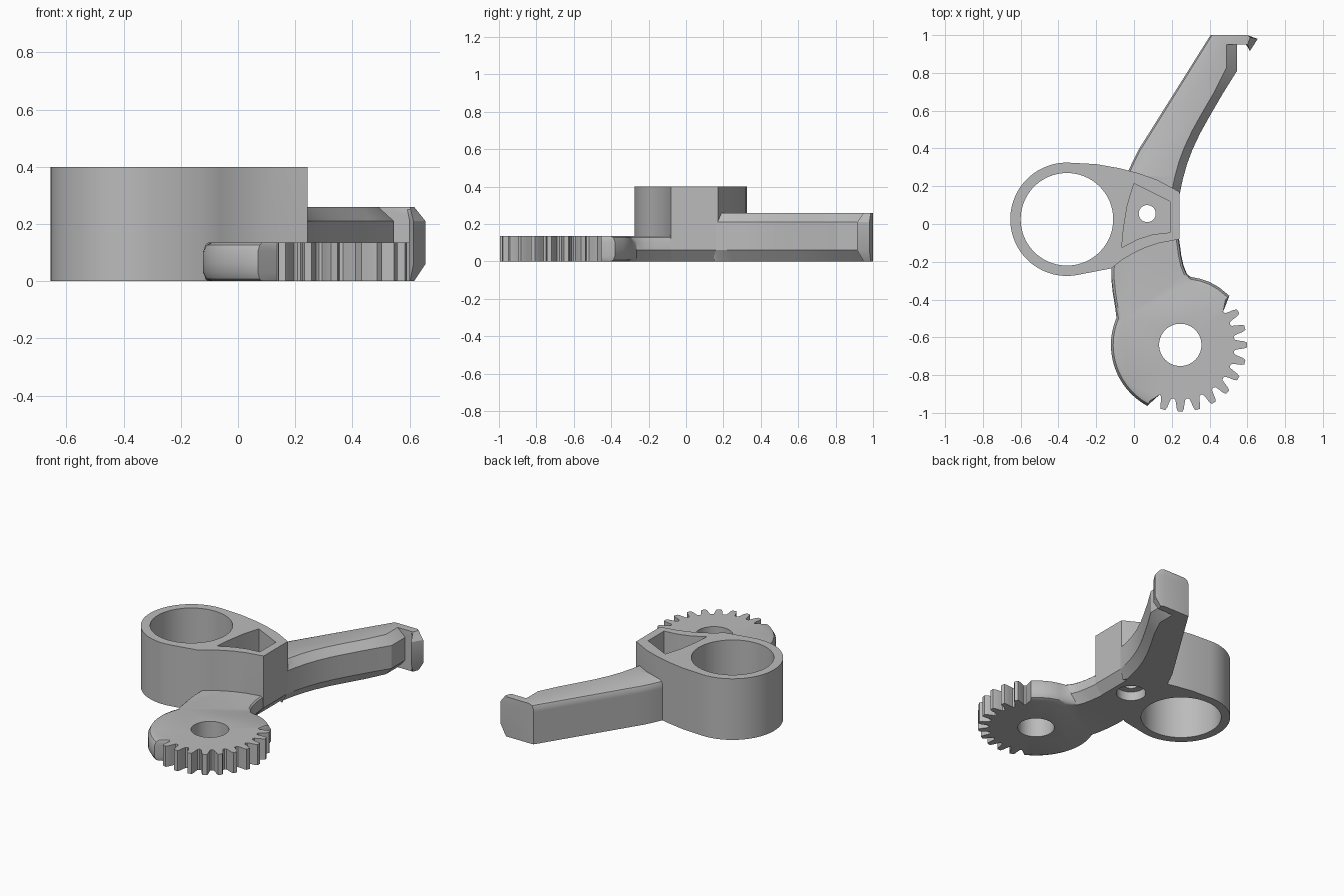
import bpy, bmesh
from math import cos, sin, radians
from mathutils import Vector

cube = bpy.data.objects.get("Cube")
if cube:
    bpy.data.objects.remove(cube, do_unlink=True)

grey = bpy.data.materials.new("plain_grey")
grey.use_nodes = True
grey.diffuse_color = (0.5, 0.5, 0.5, 1)
grey.node_tree.nodes["Principled BSDF"].inputs["Base Color"].default_value = (0.5, 0.5, 0.5, 1)

GEAR = Vector((0.245, -0.64))
RING = Vector((-0.355, 0.025))
SCREW = Vector((0.07, 0.055))


# Outline helpers: each point carries its inward offset and its edge style
def edge(points, style="sharp", offset=(0, 0)):
    return [(Vector(p), Vector(offset), style) for p in points]


def toward(points, centre, size=0.03):
    return [(Vector(p), (centre - Vector(p)).normalized() * size, "fillet") for p in points]


def polar(centre, radius, angle):
    a = radians(angle)
    return centre + radius * Vector((cos(a), sin(a)))


def arc(centre, radius, start, end, steps):
    return [polar(centre, radius, start + (end - start) * i / steps) for i in range(steps + 1)]


def loft(name, outline, layers):
    """Stack copies of an outline; each layer is (z, fillet amount, chamfer amount)."""
    bm = bmesh.new()
    rings = []
    for z, fillet, chamfer in layers:
        amount = {"sharp": 0, "fillet": fillet, "chamfer": chamfer}
        rings.append([bm.verts.new((*(p + o * amount[s]), z)) for p, o, s in outline])
    n = len(outline)
    for low, high in zip(rings, rings[1:]):
        for i in range(n):
            j = (i + 1) % n
            bm.faces.new((low[i], low[j], high[j], high[i]))
    bm.faces.new(rings[0])
    bm.faces.new(rings[-1])
    bmesh.ops.recalc_face_normals(bm, faces=bm.faces)
    mesh = bpy.data.meshes.new(name)
    bm.to_mesh(mesh)
    bm.free()
    mesh.materials.append(grey)
    obj = bpy.data.objects.new(name, mesh)
    bpy.context.collection.objects.link(obj)
    return obj


def cut(obj, points, bottom, top):
    cutter = loft("cutter", edge(points), [(bottom, 0, 0), (top, 0, 0)])
    cutter.hide_render = True
    mod = obj.modifiers.new("cut", "BOOLEAN")
    mod.operation = "DIFFERENCE"
    mod.solver = "EXACT"
    mod.object = cutter
    bpy.context.view_layer.objects.active = obj
    bpy.ops.object.modifier_apply(modifier=mod.name)
    bpy.data.objects.remove(cutter, do_unlink=True)


def circle(centre, radius, sides=64):
    return arc(centre, radius, 0, 360, sides)[:-1]


# Ring housing with bore, hollow pocket and counterbored screw hole
outline = edge(arc(RING, 0.3, 85, 280, 48))
outline += edge([(-0.12, -0.235), (-0.06, -0.188), (0, -0.153), (0.06, -0.125), (0.13, -0.102)])
outline += edge([(0.242, -0.08), (0.242, 0.17)], "chamfer", (-0.05, 0))
outline += edge([(0.12, 0.235), (0.02, 0.27), (-0.08, 0.296), (-0.2, 0.317)])
housing = loft("ring_housing", outline, [(0, 0, 1), (0.06, 0, 0), (0.4, 0, 0)])
cut(housing, circle(RING, 0.245, 80), -0.1, 0.5)
pocket = [(0, 0.215), (0.19, 0.12), (0.19, -0.045), (0.1, -0.055), (0.02, -0.08),
          (-0.065, -0.125), (-0.055, -0.02), (-0.035, 0.1)]
cut(housing, pocket, 0.12, 0.5)
cut(housing, circle(SCREW, 0.045, 40), -0.1, 0.3)
cut(housing, circle(SCREW, 0.09, 48), -0.1, 0.06)

# Gear sector and neck in one flat plate
outline = edge([(-0.1, -0.21), (0, -0.13), (0.1, -0.09)])
outline += edge([(0.235, -0.06), (0.243, -0.11), (0.25, -0.165), (0.262, -0.22), (0.28, -0.265)],
                "chamfer", (-0.05, 0))
outline += toward([(0.3, -0.28), (0.35, -0.29), (0.4, -0.307), (0.45, -0.335), (0.505, -0.38)], GEAR)
outline += edge([polar(GEAR, 0.285, 37.5)])
for k in range(10):
    middle = 30 - 15 * k
    for turn, radius in ((5.3, 0.291), (4.1, 0.312), (3.2, 0.338), (2, 0.354),
                         (-2, 0.354), (-3.2, 0.338), (-4.1, 0.312), (-5.3, 0.291), (-7.5, 0.285)):
        outline += edge([polar(GEAR, radius, middle + turn)])
outline += toward(arc(GEAR, 0.367, -118.5, -203, 28), GEAR)
outline += edge([(-0.1, -0.44), (-0.113, -0.36), (-0.12, -0.29), (-0.12, -0.235)], "fillet", (0.015, 0))
plate = loft("gear_plate", outline, [
    (0, 1, 1), (0.008, 0.4, 0.87), (0.03, 0, 0.5), (0.06, 0, 0),
    (0.105, 0, 0), (0.127, 0.4, 0.1), (0.135, 1, 0.3)])
cut(plate, circle(GEAR, 0.112), -0.1, 0.3)

# Curved lever arm with a hooked tip
outline = edge([(0.215, 0.15), (-0.04, 0.25)])
outline += edge([(-0.03, 0.28), (-0.005, 0.335), (0.025, 0.395), (0.06, 0.45)],
                "fillet", (0.026, -0.016))
outline += edge([(0.405, 1)], "fillet", (0.03, 0))
outline += edge([(0.6, 1)])
for point, offset in (((0.655, 0.98), (-0.04, 0.008)), ((0.613, 0.915), (-0.012, 0.035)),
                      ((0.6, 0.95), (-0.01, 0)), ((0.545, 0.95), (-0.055, 0)),
                      ((0.545, 0.81), (-0.055, 0.02))):
    outline += edge([point], "chamfer", offset)
outline += edge([(0.47, 0.69), (0.4, 0.57), (0.35, 0.48), (0.31, 0.395), (0.28, 0.315),
                 (0.258, 0.235), (0.242, 0.16)], "chamfer", (-0.042, 0.014))
arm = loft("lever_arm", outline, [
    (0, 0, 1), (0.06, 0, 0), (0.21, 0, 0), (0.23, 0, 0.4), (0.251, 0.3, 0.82), (0.26, 1, 1)])

# Smooth the curved walls, keep hard corners
for obj in (housing, plate, arm):
    bpy.ops.object.select_all(action="DESELECT")
    obj.select_set(True)
    bpy.context.view_layer.objects.active = obj
    bpy.ops.object.shade_smooth_by_angle(angle=radians(30))
